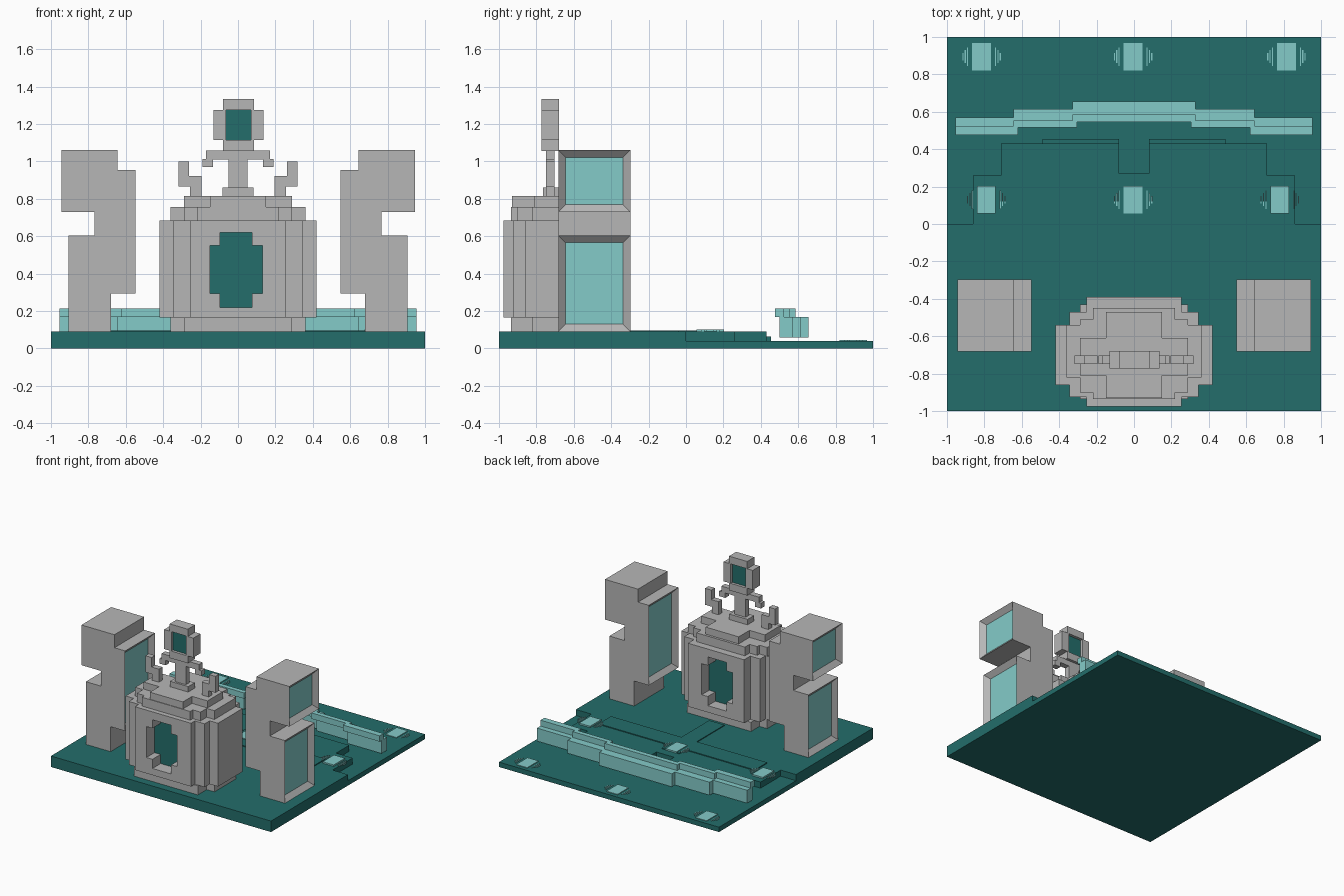
import bpy, bmesh
from mathutils import Vector

if "Cube" in bpy.data.objects:
    bpy.data.objects.remove(bpy.data.objects["Cube"])


def material(name, rgb):
    m = bpy.data.materials.new(name)
    m.diffuse_color = (*rgb, 1)
    m.use_nodes = True
    m.node_tree.nodes["Principled BSDF"].inputs["Base Color"].default_value = m.diffuse_color
    return m


GREY = material("stone grey", (0.47, 0.47, 0.47))
DARK = material("dark teal", (0.017, 0.155, 0.147))
LIGHT = material("light teal", (0.231, 0.597, 0.584))


def finish(name, bm, *mats):
    me = bpy.data.meshes.new(name)
    bm.to_mesh(me)
    bm.free()
    for m in mats:
        me.materials.append(m)
    ob = bpy.data.objects.new(name, me)
    bpy.context.collection.objects.link(ob)
    return ob


def prism_mesh(pts, lo, hi, axis="z"):
    """Extrude a 2D outline along z (pts are x, y) or along y (pts are x, z)."""
    bm = bmesh.new()
    place = (lambda a, b: (a, b, lo)) if axis == "z" else (lambda a, b: (a, lo, b))
    face = bm.faces.new([bm.verts.new(place(a, b)) for a, b in pts])
    out = bmesh.ops.extrude_face_region(bm, geom=[face])
    d = Vector((0, 0, hi - lo)) if axis == "z" else Vector((0, hi - lo, 0))
    bmesh.ops.translate(bm, vec=d, verts=[v for v in out["geom"] if isinstance(v, bmesh.types.BMVert)])
    bmesh.ops.recalc_face_normals(bm, faces=bm.faces)
    return bm


def prism(name, pts, lo, hi, mat, axis="z"):
    return finish(name, prism_mesh(pts, lo, hi, axis), mat)


def box(name, x0, x1, y0, y1, z0, z1, mat):
    return prism(name, [(x0, y0), (x1, y0), (x1, y1), (x0, y1)], z0, z1, mat)


def sym(right):
    """Close a right-hand outline by mirroring it in x."""
    return right + [(-x, y) for x, y in reversed(right)]


def steps(layers):
    """Stepped round outline from (half width, low, high) bands, narrow to wide."""
    low, high = [], []
    for i, (w, a, b) in enumerate(layers):
        low.append((w, a))
        high.append((w, b))
        if i + 1 < len(layers):
            low.append((w, layers[i + 1][1]))
            high.append((w, layers[i + 1][2]))
    return sym(low + high[::-1])


# Ground slab, raised terrace, steps and path
box("ground_slab", -1, 1, -1, 1, 0, 0.04, DARK)
prism("terrace", sym([(1, -1), (1, 0), (0.86, 0), (0.86, 0.26), (0.71, 0.26),
                      (0.71, 0.43), (0.08, 0.43), (0.08, 0.27)]), 0.04, 0.09, DARK)
for s, side in ((-1, "left"), (1, "right")):
    x0, x1 = sorted((0.08 * s, 0.49 * s))
    box("terrace_step_" + side, x0, x1, 0.43, 0.455, 0.04, 0.065, DARK)
prism("path", sym([(0.07, -0.4), (0.07, -0.04), (0.71, -0.04), (0.71, 0.12),
                   (0.08, 0.12), (0.08, 0.2)]), 0.09, 0.097, DARK)

# Floor lights: a square plate with thin strips on both sides
for x, y, z in ((-0.815, 0.895, 0.04), (-0.005, 0.895, 0.04), (0.815, 0.895, 0.04),
                (-0.79, 0.13, 0.097), (-0.005, 0.13, 0.097), (0.78, 0.13, 0.097)):
    z0 = 0.09 if z > 0.05 else z
    box("floor_light", x - 0.05, x + 0.05, y - 0.073, y + 0.073, z0, z + 0.005, LIGHT)
    for s in (-1, 1):
        for off, h in ((0.075, 0.05), (0.087, 0.035), (0.1, 0.02)):
            c = x + s * off
            box("floor_light_strip", c - 0.003, c + 0.003, y - h, y + h, z0, z + 0.004, LIGHT)

# Curved barrier: low beam with a rail on its front edge
prism("barrier_beam", sym([(0.33, 0.58), (0.33, 0.55), (0.645, 0.55), (0.645, 0.5), (0.955, 0.5),
                           (0.955, 0.57), (0.645, 0.57), (0.645, 0.615), (0.33, 0.615),
                           (0.33, 0.655)]), 0.06, 0.167, LIGHT)
prism("barrier_rail", sym([(0.305, 0.545), (0.305, 0.515), (0.62, 0.515), (0.62, 0.475),
                           (0.955, 0.475), (0.955, 0.525), (0.645, 0.525), (0.645, 0.553),
                           (0.33, 0.553), (0.33, 0.585)]), 0.167, 0.215, LIGHT)

# Two towers with recessed windows in their tall side faces
profile = [(0.68, 0.09), (0.905, 0.09), (0.905, 0.605), (0.767, 0.605), (0.767, 0.73), (0.945, 0.73),
           (0.945, 1.06), (0.645, 1.06), (0.645, 0.953), (0.547, 0.953), (0.547, 0.295), (0.68, 0.295)]
for s, side in ((-1, "left"), (1, "right")):
    bm = prism_mesh([(x * s, z) for x, z in profile], -0.683, -0.298, "y")
    bm.normal_update()
    panes = [f for f in bm.faces if abs(f.normal.x) > 0.9 and f.calc_area() > 0.1]
    bmesh.ops.inset_individual(bm, faces=panes, thickness=0.056, depth=0)
    for f in panes:
        f.material_index = 1
        bmesh.ops.translate(bm, vec=f.normal * -0.035, verts=f.verts)
    finish("tower_" + side, bm, GREY, LIGHT)

# Central rounded hall
prism("hall_foot", steps([(0.29, -0.935, -0.43), (0.36, -0.82, -0.54)]), 0.09, 0.165, GREY)
hall = prism("hall_body", steps([(0.255, -0.975, -0.39), (0.345, -0.925, -0.47),
                                 (0.42, -0.86, -0.54)]), 0.165, 0.685, GREY)
prism("hall_roof_lower", steps([(0.22, -0.935, -0.45), (0.29, -0.9, -0.51),
                                (0.36, -0.82, -0.54)]), 0.685, 0.757, GREY)
prism("hall_roof_upper", steps([(0.15, -0.93, -0.47), (0.29, -0.81, -0.61)]), 0.757, 0.815, GREY)

# Deep openings in the front and back of the hall, with dark panels inside
opening = [(x - 0.01, z) for x, z in steps([(0.085, 0.22, 0.62), (0.14, 0.295, 0.55)])]
for side, a, b, p in (("front", -1.05, -0.865, -0.869), ("back", -0.49, -0.3, -0.495)):
    cutter = prism("opening_cutter_" + side, opening, a, b, GREY, "y")
    cutter.hide_render = True
    cutter.hide_viewport = True
    mod = hall.modifiers.new("opening_" + side, "BOOLEAN")
    mod.operation, mod.solver, mod.object = "DIFFERENCE", "EXACT", cutter
    prism("opening_panel_" + side, opening, p, p + 0.008, DARK, "y")

# Roof spire: foot, stem, crossbar with drooping tips
box("spire_foot", -0.083, 0.083, -0.765, -0.68, 0.815, 0.86, GREY)
prism("spire_stem", sym([(0.05, 0.86), (0.05, 1.01), (0.135, 1.01), (0.135, 0.97), (0.19, 0.97),
                         (0.19, 1.012), (0.17, 1.012), (0.17, 1.058)]), -0.748, -0.702, GREY, "y")

# Spire head: stepped frame around a dark pane
for name, x0, x1, z0, z1 in (("left", -0.13, -0.065, 1.115, 1.275), ("right", 0.07, 0.135, 1.115, 1.275),
                             ("top", -0.08, 0.085, 1.275, 1.335), ("bottom", -0.08, 0.085, 1.055, 1.115)):
    box("spire_frame_" + name, x0, x1, -0.773, -0.68, z0, z1, GREY)
box("spire_pane", -0.065, 0.07, -0.75, -0.703, 1.115, 1.275, DARK)

# Stepped horns on both sides of the roof
for s, side in ((-1, "left"), (1, "right")):
    horn = [(0.195, 0.815), (0.257, 0.815), (0.257, 0.865), (0.318, 0.865), (0.318, 1.0),
            (0.262, 1.0), (0.262, 0.922), (0.195, 0.922)]
    prism("horn_" + side, [(x * s, z) for x, z in horn], -0.748, -0.702, GREY, "y")
